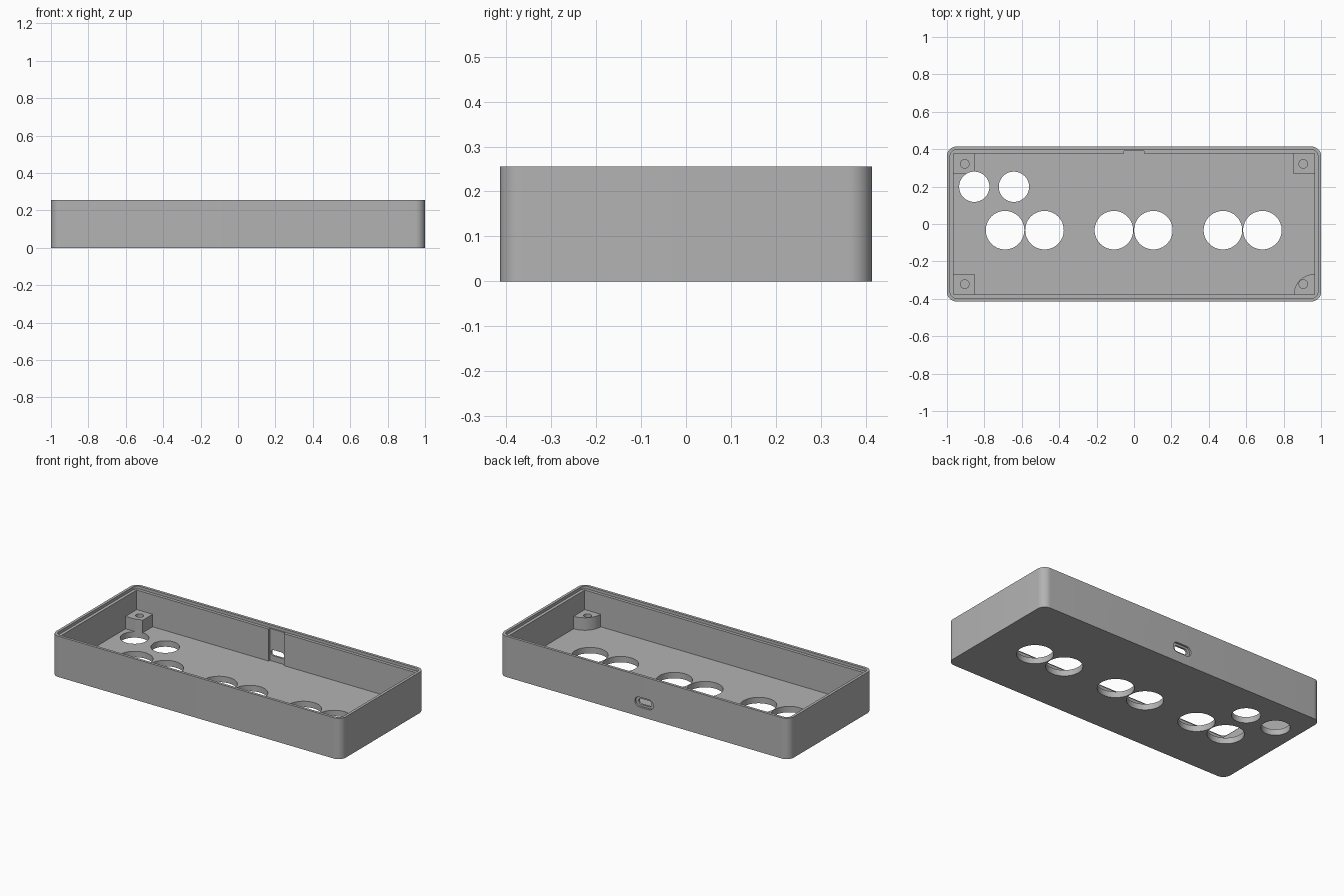
import bpy
import bmesh
from math import cos, sin, pi

default = bpy.data.objects.get("Cube")
if default:
    bpy.data.objects.remove(default, do_unlink=True)

# Main dimensions
HX, HY, HEIGHT = 1.0, 0.414, 0.255
WALL, FLOOR = 0.036, 0.037
IX, IY = HX - WALL, HY - WALL
POST_TOP, POST = 0.115, 0.11
TOP = HEIGHT + 0.1

grey = bpy.data.materials.new("plain grey")
grey.use_nodes = True
grey.diffuse_color = (0.45, 0.45, 0.45, 1)
grey.node_tree.nodes["Principled BSDF"].inputs["Base Color"].default_value = (0.45, 0.45, 0.45, 1)


def rounded(cx, cy, hx, hy, r=0.0, steps=10):
    """Outline of a rectangle with optional round corners."""
    if r == 0:
        return [(cx + i * hx, cy + j * hy) for i, j in ((1, 1), (-1, 1), (-1, -1), (1, -1))]
    pts = []
    for k, (i, j) in enumerate(((1, 1), (-1, 1), (-1, -1), (1, -1))):
        for n in range(steps + 1):
            a = (k + n / steps) * pi / 2
            pts.append((cx + i * (hx - r) + r * cos(a), cy + j * (hy - r) + r * sin(a)))
    return pts


def circle(cx, cy, r, n=64):
    return [(cx + r * cos(2 * pi * k / n), cy + r * sin(2 * pi * k / n)) for k in range(n)]


def prism(name, outline, low, high, along_y=False):
    """Extrude an outline up z, or treat it as x/z and extrude along y."""
    place = (lambda u, v, w: (u, w, v)) if along_y else (lambda u, v, w: (u, v, w))
    bm = bmesh.new()
    base = bm.faces.new([bm.verts.new(place(u, v, low)) for u, v in outline])
    ext = bmesh.ops.extrude_face_region(bm, geom=[base])
    moved = [g for g in ext["geom"] if isinstance(g, bmesh.types.BMVert)]
    bmesh.ops.translate(bm, verts=moved, vec=place(0, 0, high - low))
    bmesh.ops.recalc_face_normals(bm, faces=bm.faces)
    mesh = bpy.data.meshes.new(name)
    bm.to_mesh(mesh)
    bm.free()
    mesh.materials.append(grey)
    obj = bpy.data.objects.new(name, mesh)
    bpy.context.collection.objects.link(obj)
    return obj


def combine(target, tool, operation="DIFFERENCE"):
    """Apply a boolean and discard the tool."""
    mod = target.modifiers.new("join", "BOOLEAN")
    mod.operation, mod.solver, mod.object = operation, "EXACT", tool
    bpy.ops.object.select_all(action="DESELECT")
    bpy.context.view_layer.objects.active = target
    target.select_set(True)
    bpy.ops.object.modifier_apply(modifier=mod.name)
    bpy.data.objects.remove(tool, do_unlink=True)


# Open tray with a stepped rim
case = prism("enclosure_tray", rounded(0, 0, HX, HY, 0.05), 0, HEIGHT)
combine(case, prism("cavity", rounded(0, 0, IX, IY), FLOOR, TOP))
combine(case, prism("rim_step", rounded(0, 0, HX - 0.017, HY - 0.017, 0.033), HEIGHT - 0.018, TOP))

# Corner screw posts: three square, one quarter round
SINK = 0.01
for i, j in ((-1, 1), (1, 1), (-1, -1), (1, -1)):
    if (i, j) == (1, -1):
        arc = [(IX + POST * cos(a), -IY + POST * sin(a))
               for a in (pi / 2 + k * pi / 32 for k in range(17))]
        shape = [(IX + SINK, -IY - SINK), (IX + SINK, -IY + POST)] + arc + [(IX - POST, -IY - SINK)]
    else:
        half = (POST + SINK) / 2
        shape = rounded(i * (IX + SINK - half), j * (IY + SINK - half), half, half)
    combine(case, prism("screw_post", shape, FLOOR - SINK, POST_TOP), "UNION")
    combine(case, prism("screw_hole", circle(i * 0.905, j * 0.322, 0.023, 32), FLOOR + 0.005, TOP))

# Paired large openings and two small ones through the floor
for centre in (-0.584, -0.002, 0.581):
    for side in (-1, 1):
        combine(case, prism("large_opening", circle(centre + side * 0.1055, -0.033, 0.103), -0.1, TOP))
for x in (-0.854, -0.642):
    combine(case, prism("small_opening", circle(x, 0.199, 0.081), -0.1, TOP))

# Socket relief inside the back wall, with a stepped pill-shaped port
combine(case, prism("socket_relief", rounded(0, 0.3, 0.053, 0.09), FLOOR, TOP))
combine(case, prism("port_recess", rounded(0, 0.09, 0.064, 0.031, 0.0305), HY - 0.012, HY + 0.1, True))
combine(case, prism("port_opening", rounded(0, 0.09, 0.045, 0.018, 0.0175), 0.3, HY + 0.1, True))

bpy.ops.object.shade_smooth_by_angle(angle=pi / 6)
